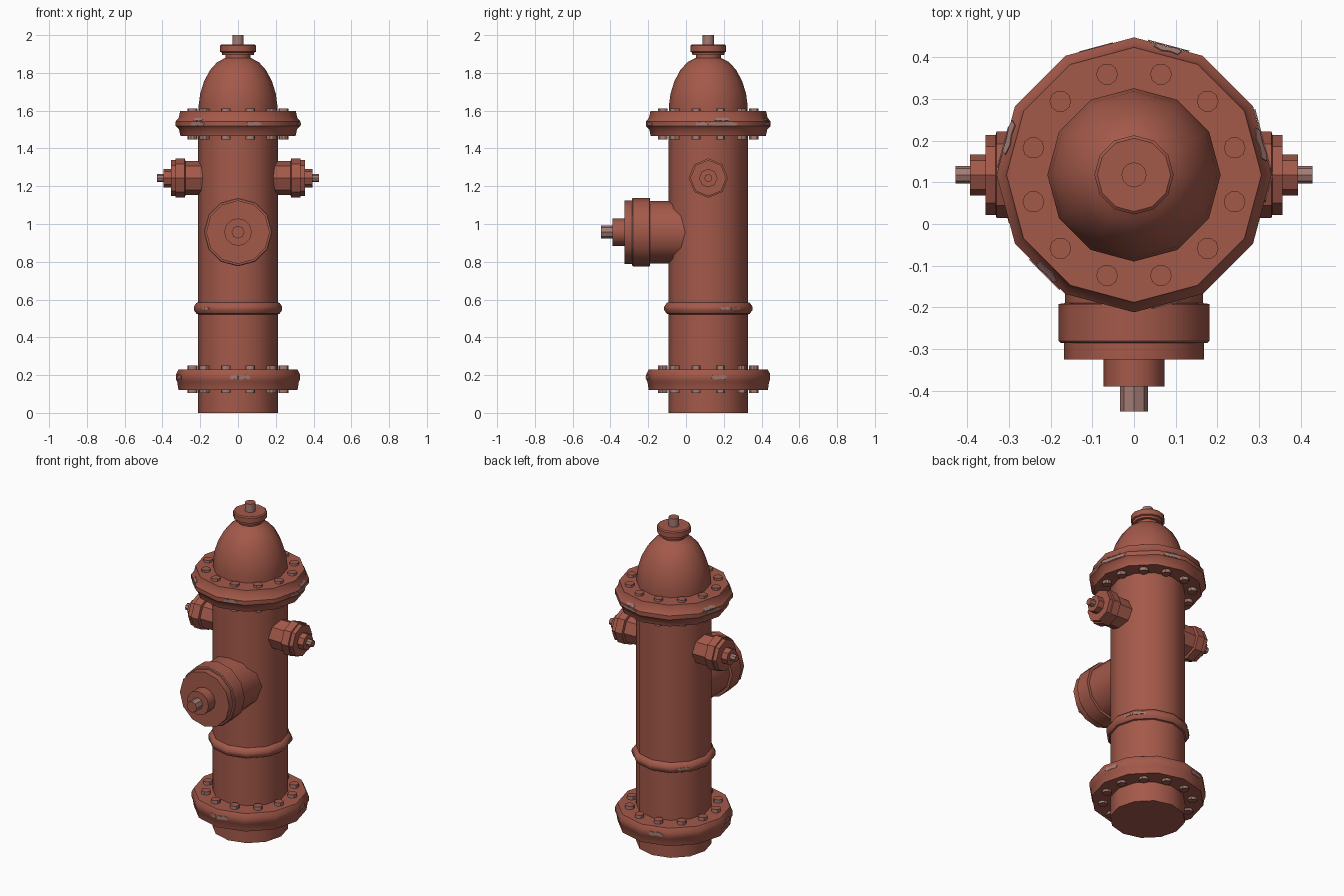
import bpy, bmesh, math
from mathutils import Matrix, Vector

cube = bpy.data.objects.get("Cube")
if cube:
    bpy.data.objects.remove(cube, do_unlink=True)

AXIS_Y = 0.118          # the barrel stands behind the centre
SIDES = 12


def material(name, rgb):
    mat = bpy.data.materials.new(name)
    mat.use_nodes = True
    mat.diffuse_color = (*rgb, 1)
    bsdf = mat.node_tree.nodes["Principled BSDF"]
    bsdf.inputs["Base Color"].default_value = (*rgb, 1)
    bsdf.inputs["Roughness"].default_value = 0.7
    return mat


RED = material("brick_red_paint", (0.37, 0.10, 0.068))
WORN = material("worn_metal", (0.37, 0.20, 0.175))


def finish(bm, name, smooth=True):
    bmesh.ops.recalc_face_normals(bm, faces=bm.faces)
    mesh = bpy.data.meshes.new(name)
    bm.to_mesh(mesh)
    bm.free()
    mesh.materials.append(RED)
    mesh.materials.append(WORN)
    obj = bpy.data.objects.new(name, mesh)
    bpy.context.collection.objects.link(obj)
    if smooth:
        bpy.ops.object.select_all(action="DESELECT")
        obj.select_set(True)
        bpy.context.view_layer.objects.active = obj
        bpy.ops.object.shade_smooth_by_angle(angle=math.radians(36))
    return obj


def add_lathe(bm, profile, sides, matrix, worn=()):
    """Spin (radius, height) points about z; bands listed in worn are bare metal."""
    rings = []
    for r, z in profile:
        rings.append([bm.verts.new(matrix @ Vector((r * math.cos(a), r * math.sin(a), z)))
                      for a in (math.tau * i / sides for i in range(sides))])
    for band, (low, high) in enumerate(zip(rings, rings[1:])):
        for i in range(sides):
            j = (i + 1) % sides
            face = bm.faces.new((low[i], low[j], high[j], high[i]))
            face.material_index = int(band in worn)
    bm.faces.new(rings[0][::-1])
    bm.faces.new(rings[-1])


UPRIGHT = Matrix.Translation((0, AXIS_Y, 0))


def lathe(name, profile, matrix=UPRIGHT, sides=SIDES, worn=()):
    bm = bmesh.new()
    add_lathe(bm, profile, sides, matrix, worn)
    return finish(bm, name)


# Barrel, flanges and bonnet
BASE = [(0.2, 0.12), (0.315, 0.12), (0.322, 0.165), (0.328, 0.175),
        (0.328, 0.205), (0.315, 0.23), (0.2, 0.23)]
TOP = [(0.2, 1.467), (0.305, 1.467), (0.312, 1.5), (0.33, 1.518),
       (0.33, 1.543), (0.314, 1.562), (0.306, 1.598), (0.2, 1.598)]
RING = [(0.205, 0.52), (0.22, 0.525), (0.234, 0.545), (0.234, 0.562),
        (0.22, 0.582), (0.205, 0.588)]
lathe("barrel", [(0.211, 0), (0.211, 1.5)])
lathe("base_flange", BASE)
lathe("barrel_ring", RING)
lathe("bonnet_flange", TOP)
lathe("bonnet", [(0.208, 1.58), (0.208, 1.63), (0.2, 1.69), (0.18, 1.755),
                 (0.148, 1.815), (0.11, 1.857), (0.066, 1.88), (0.066, 1.9)])
lathe("bonnet_cap", [(0.066, 1.895), (0.084, 1.895), (0.086, 1.908), (0.095, 1.912),
                     (0.095, 1.944), (0.088, 1.95)])
lathe("top_nut", [(0.03, 1.94), (0.03, 2.0)], worn={0})


# Bolt rows above and below each flange
def bolt_row(name, low, high):
    bm = bmesh.new()
    for i in range(SIDES):
        a = math.tau * (i + 0.5) / SIDES
        place = UPRIGHT @ Matrix.Translation((0.25 * math.cos(a), 0.25 * math.sin(a), 0))
        add_lathe(bm, [(0.026, low), (0.026, high)], 10, place, worn={0})
    finish(bm, name)


bolt_row("base_lower_bolts", 0.105, 0.125)
bolt_row("base_upper_bolts", 0.225, 0.25)
bolt_row("bonnet_lower_bolts", 1.447, 1.47)
bolt_row("bonnet_upper_bolts", 1.59, 1.612)

# Large front outlet: height along the profile runs toward -y
front = Matrix.Translation((0, 0, 0.957)) @ Matrix.Rotation(math.pi / 2, 4, "X")
lathe("front_outlet_neck", [(0.166, -0.1), (0.166, 0.2)], front)
lathe("front_outlet_cap", [(0.166, 0.19), (0.181, 0.192), (0.181, 0.281), (0.177, 0.285),
                           (0.168, 0.286), (0.168, 0.325)], front, worn={2})
lathe("front_outlet_boss", [(0.073, 0.31), (0.073, 0.39)], front)
lathe("front_outlet_nut", [(0.034, 0.38), (0.034, 0.45)], front, 8, worn={0})

# Small outlets on both sides
for side, sign in (("left", 1), ("right", -1)):
    turn = (Matrix.Translation((0, AXIS_Y, 1.243))
            @ Matrix.Rotation(sign * math.pi / 2, 4, "Y"))
    lathe(side + "_outlet_neck", [(0.09, 0.1), (0.09, 0.3)], turn, 8)
    lathe(side + "_outlet_cap", [(0.09, 0.278), (0.104, 0.282), (0.104, 0.33), (0.096, 0.332),
                                 (0.096, 0.356)], turn, 8)
    lathe(side + "_outlet_boss", [(0.049, 0.35), (0.049, 0.394)], turn, 8)
    lathe(side + "_outlet_nut", [(0.021, 0.39), (0.021, 0.428)], turn, 8, worn={0})


# Chipped paint: thin ragged plates lying on the flange bands
def chips(name, profile, band, marks):
    outline = [(0, 0.3), (0.2, 0.05), (0.55, 0.2), (0.9, 0.1),
               (1, 0.6), (0.7, 0.95), (0.4, 0.75), (0.1, 0.9)]
    low, high = profile[band], profile[band + 1]
    bm = bmesh.new()
    for seg, start, end in marks:
        def point(t, v):
            r, z = (a + (b - a) * v for a, b in zip(low, high))
            ends = [Vector((r * math.cos(a), r * math.sin(a), z))
                    for a in (math.tau * s / SIDES for s in (seg, seg + 1))]
            return ends[0].lerp(ends[1], t)
        normal = (point(1, 0) - point(0, 0)).cross(point(0, 1) - point(0, 0)).normalized()
        verts = [bm.verts.new(UPRIGHT @ (point(start + (end - start) * t, v) + normal * 0.002))
                 for t, v in outline]
        bm.faces.new(verts).material_index = 1
    obj = finish(bm, name, smooth=False)
    solid = obj.modifiers.new("thickness", "SOLIDIFY")
    solid.thickness = 0.003
    solid.offset = 0


chips("bonnet_rim_chips", TOP, 3, [(9, 0.25, 0.75), (0, 0, 0.95), (11, 0.6, 1), (2, 0.2, 0.8),
                                   (5, 0.3, 0.9), (7, 0.3, 0.9)])
chips("bonnet_slope_chips", TOP, 4, [(0, 0.2, 0.7), (2, 0.3, 0.7), (5, 0.2, 0.7), (7, 0.4, 0.8)])
chips("base_rim_chips", BASE, 3, [(9, 0, 0.4), (8, 0.75, 1), (0, 0.1, 0.6), (3, 0.3, 0.8),
                                  (6, 0.2, 0.7)])
chips("barrel_ring_chips", RING, 2, [(0, 0.5, 1), (1, 0, 0.6), (4, 0.3, 0.9), (7, 0.2, 0.6)])
